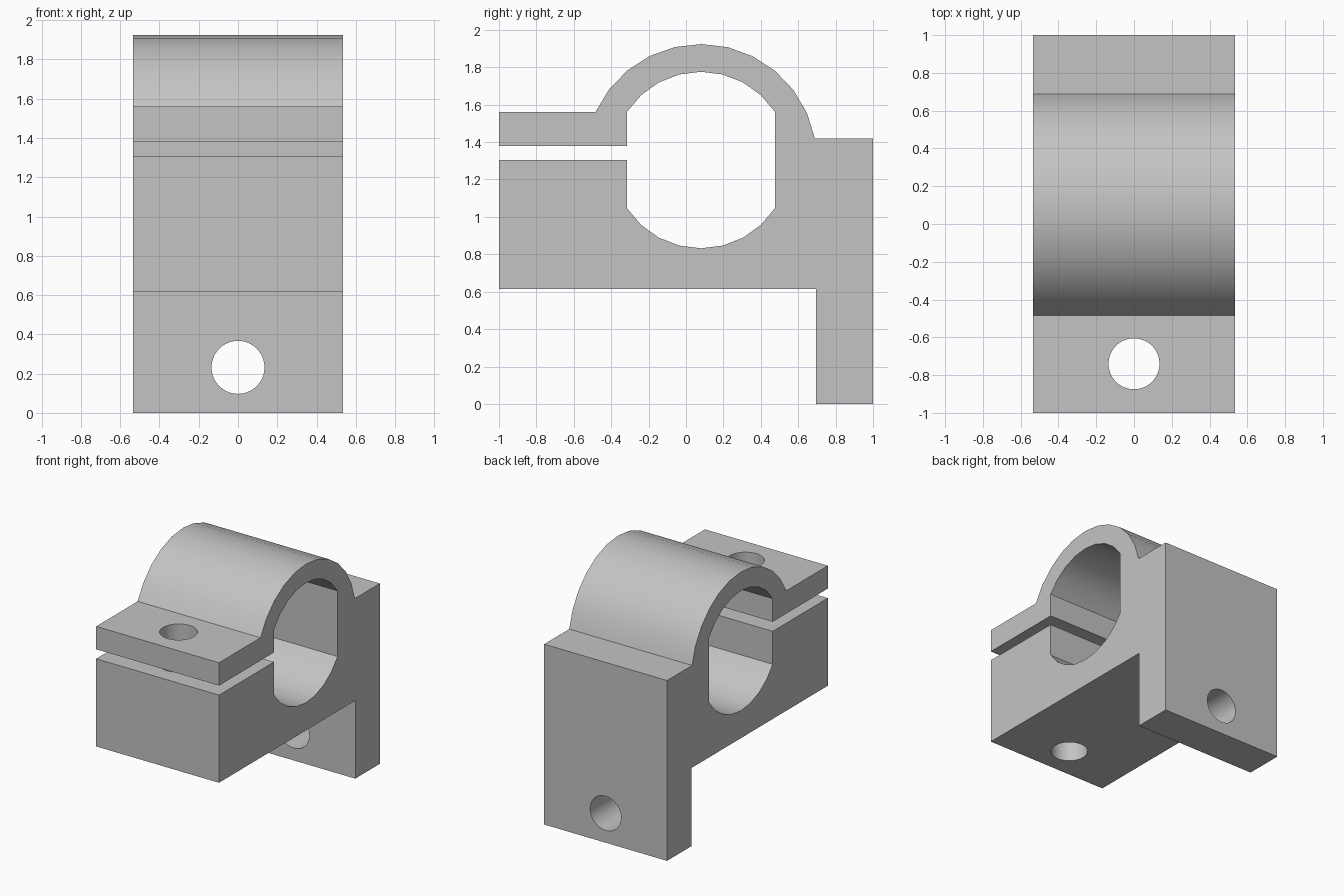
import bpy
import bmesh
from math import sin, cos, radians, pi
from mathutils import Matrix

if "Cube" in bpy.data.objects:
    bpy.data.objects.remove(bpy.data.objects["Cube"], do_unlink=True)

HALF_WIDTH = 0.535
BORE_Y, BORE_Z = 0.08, 1.304
HOLE_RADIUS = 0.135

grey = bpy.data.materials.new("plain grey")
grey.use_nodes = True
grey.diffuse_color = (0.55, 0.55, 0.55, 1)
grey.node_tree.nodes["Principled BSDF"].inputs["Base Color"].default_value = grey.diffuse_color


def arc(radius, start, end, segments):
    """Points (y, z) on a circle round the bore centre, angles in degrees."""
    angles = [radians(start + (end - start) * i / segments) for i in range(segments + 1)]
    return [(BORE_Y + radius * cos(a), BORE_Z + radius * sin(a)) for a in angles]


def make_object(name, bm):
    bmesh.ops.recalc_face_normals(bm, faces=bm.faces)
    mesh = bpy.data.meshes.new(name)
    bm.to_mesh(mesh)
    bm.free()
    mesh.materials.append(grey)
    obj = bpy.data.objects.new(name, mesh)
    bpy.context.collection.objects.link(obj)
    return obj


def drill(target, matrix, depth):
    """Cut a round hole through the target along the matrix's z axis."""
    bm = bmesh.new()
    bmesh.ops.create_cone(bm, cap_ends=True, segments=40, radius1=HOLE_RADIUS,
                          radius2=HOLE_RADIUS, depth=depth, matrix=matrix)
    cutter = make_object("hole_cutter", bm)
    cutter.hide_render = True
    mod = target.modifiers.new("hole", 'BOOLEAN')
    mod.operation = 'DIFFERENCE'
    mod.solver = 'EXACT'
    mod.object = cutter
    bpy.ops.object.modifier_apply(modifier=mod.name)
    bpy.data.objects.remove(cutter, do_unlink=True)


# Side outline: mounting leg, saddle arch, clamp flange, slot, bore, lower block
profile = [(0.695, 0), (1, 0), (1, 1.42)]
profile += arc(0.62, 10.8, 155.6, 11)
profile += [(-1, 1.56), (-1, 1.38), (-0.315, 1.38)]
profile += arc(0.472, 146.8, 33.2, 8)
profile += arc(0.472, -33.2, -146.8, 8)
profile += [(-0.315, 1.305), (-1, 1.305), (-1, 0.615), (0.695, 0.615)]

# Extrude the outline across the width
bm = bmesh.new()
outline = bm.faces.new([bm.verts.new((-HALF_WIDTH, y, z)) for y, z in profile])
result = bmesh.ops.extrude_face_region(bm, geom=[outline], use_keep_orig=True)
moved = [v for v in result["geom"] if isinstance(v, bmesh.types.BMVert)]
bmesh.ops.translate(bm, verts=moved, vec=(2 * HALF_WIDTH, 0, 0))
bracket = make_object("clamp_bracket", bm)

bpy.ops.object.select_all(action='DESELECT')
bracket.select_set(True)
bpy.context.view_layer.objects.active = bracket

# Clamp bolt hole through flange and block, mounting hole through the leg
drill(bracket, Matrix.Translation((0, -0.74, 1.1)), 1.6)
drill(bracket, Matrix.Translation((0, 0.85, 0.232)) @ Matrix.Rotation(pi / 2, 4, 'X'), 0.6)

bpy.ops.object.shade_smooth_by_angle(angle=radians(30))
